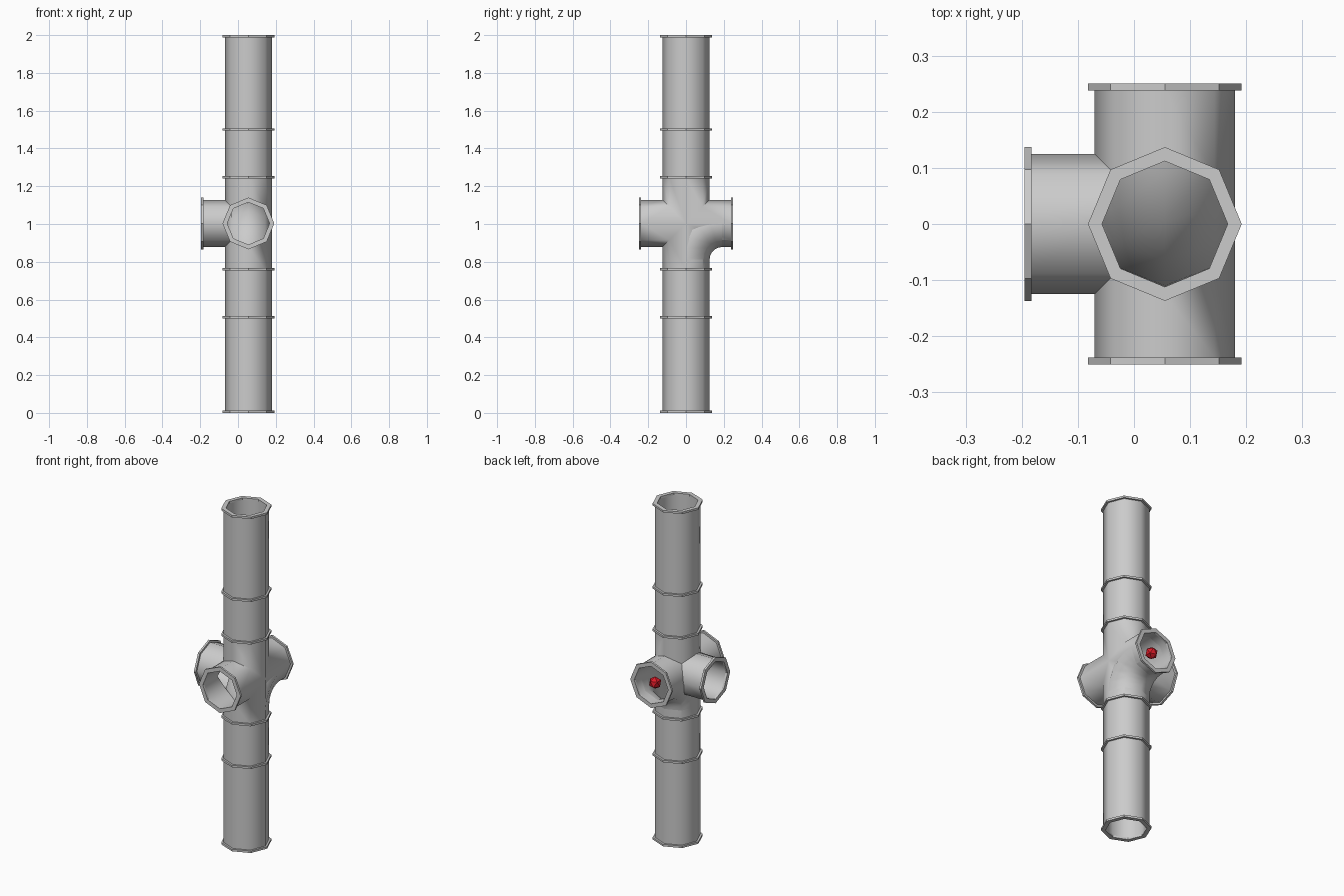
import bpy, bmesh, math
from mathutils import Matrix, Vector

if "Cube" in bpy.data.objects:
    bpy.data.objects.remove(bpy.data.objects["Cube"], do_unlink=True)

SIDES = 8
R_IN, R_OUT, R_RING = 0.112, 0.125, 0.137
RING_T = 0.012
CENTRE = Vector((0.055, 0, 1.003))
ARM = 0.25
Z_LOW, Z_HIGH = 0.76, 1.247


def material(name, colour):
    m = bpy.data.materials.new(name)
    m.use_nodes = True
    m.diffuse_color = colour
    m.node_tree.nodes["Principled BSDF"].inputs["Base Color"].default_value = colour
    return m


grey = material("pipe grey", (0.6, 0.6, 0.6, 1))
red = material("valve red", (0.7, 0.01, 0.02, 1))


def finish(bm, name, mat):
    bmesh.ops.recalc_face_normals(bm, faces=bm.faces)
    mesh = bpy.data.meshes.new(name)
    bm.to_mesh(mesh)
    bm.free()
    mesh.materials.append(mat)
    ob = bpy.data.objects.new(name, mesh)
    bpy.context.collection.objects.link(ob)
    return ob


def loft(name, stations, closed=False):
    """Join octagons given as (matrix, radius); closed makes a hollow shell."""
    bm = bmesh.new()
    rings = []
    for mat, r in stations:
        angles = [2 * math.pi * i / SIDES for i in range(SIDES)]
        rings.append([bm.verts.new(mat @ Vector((r * math.cos(a), r * math.sin(a), 0)))
                      for a in angles])
    pairs = list(zip(rings, rings[1:]))
    if closed:
        pairs.append((rings[-1], rings[0]))
    else:
        bm.faces.new(rings[0])
        bm.faces.new(rings[-1])
    for a, b in pairs:
        for i in range(SIDES):
            j = (i + 1) % SIDES
            bm.faces.new((a[i], a[j], b[j], b[i]))
    return finish(bm, name, grey)


def bar(name, frame, r, h0, h1):
    return loft(name, [(frame @ Matrix.Translation((0, 0, h)), r) for h in (h0, h1)])


def tube(name, frame, r, h0, h1):
    profile = ((R_IN, h0), (r, h0), (r, h1), (R_IN, h1))
    return loft(name, [(frame @ Matrix.Translation((0, 0, h)), q) for q, h in profile], True)


def smooth(ob, angle=60):
    bpy.ops.object.select_all(action='DESELECT')
    ob.select_set(True)
    bpy.context.view_layer.objects.active = ob
    bpy.ops.object.shade_smooth_by_angle(angle=math.radians(angle))


def combine(ob, other, operation):
    bpy.context.view_layer.objects.active = ob
    mod = ob.modifiers.new("join", 'BOOLEAN')
    mod.operation, mod.solver, mod.object = operation, 'EXACT', other
    bpy.ops.object.modifier_apply(modifier=mod.name)
    bpy.data.objects.remove(other, do_unlink=True)


# Frames whose local z runs along each pipe
column = Matrix.Translation((CENTRE.x, 0, 0))
hub = Matrix.Translation(CENTRE)
front = hub @ Matrix.Rotation(math.pi / 2, 4, 'X')
back = hub @ Matrix.Rotation(-math.pi / 2, 4, 'X')
side = hub @ Matrix.Rotation(-math.pi / 2, 4, 'Y')

# Straight pipes above and below the junction
smooth(tube("upper_pipe", column, R_OUT, Z_HIGH, 2 - RING_T))
smooth(tube("lower_pipe", column, R_OUT, RING_T, Z_LOW))

# Swept bend from the lower pipe to the back arm
BEND, STEPS = 0.19, 5


def bend(r):
    stations = []
    for k in range(STEPS + 1):
        t = math.pi / 2 * k / STEPS
        pos = CENTRE + Vector((0, BEND * (1 - math.cos(t)), BEND * (math.sin(t) - 1)))
        stations.append((Matrix.Translation(pos) @ Matrix.Rotation(-t, 4, 'X'), r))
    return stations


smooth(loft("elbow", bend(R_OUT) + bend(R_IN)[::-1], True))

# Hollow junction with front, back and side arms
junction = bar("junction", column, R_OUT, Z_LOW, Z_HIGH)
inset = ARM - RING_T
combine(junction, bar("arm", front, R_OUT, -inset, inset), 'UNION')
combine(junction, bar("arm", side, R_OUT, 0, inset), 'UNION')
for bore in (bar("bore", column, R_IN, Z_LOW - 0.1, Z_HIGH + 0.1),
             bar("bore", front, R_IN, -ARM - 0.1, ARM + 0.1),
             bar("bore", side, R_IN, 0, ARM + 0.1),
             loft("bore", bend(R_IN + 0.0005))):
    combine(junction, bore, 'DIFFERENCE')
smooth(junction)

# Flange rings on the column joints and ends
half = RING_T / 2
for i, z in enumerate((half, 0.506, Z_LOW, Z_HIGH, 1.5, 2 - half)):
    tube(f"column_ring_{i + 1}", column, R_RING, z - half, z + half)

# Flange rings on the open arms
for name, frame in (("front", front), ("back", back), ("side", side)):
    tube(f"{name}_arm_ring", frame, R_RING, inset, ARM)

# Small faceted knob inside the back arm
bm = bmesh.new()
bmesh.ops.create_icosphere(bm, subdivisions=1, radius=0.036,
                           matrix=Matrix.Translation(CENTRE + Vector((0, 0.212, 0))))
finish(bm, "knob", red)
